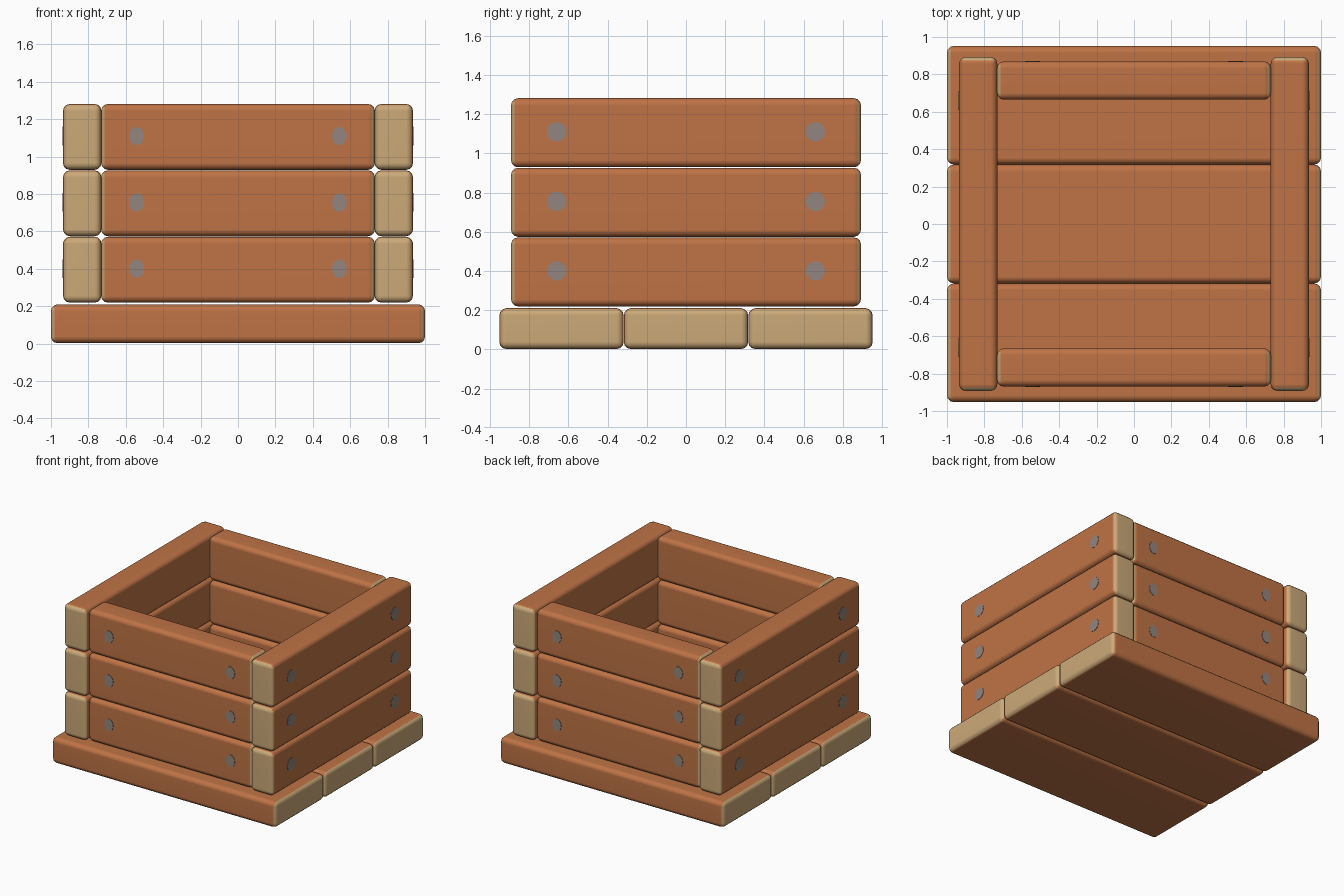
import bpy, bmesh, math
from mathutils import Matrix, Vector

if "Cube" in bpy.data.objects:
    bpy.data.objects.remove(bpy.data.objects["Cube"])


def material(name, rgb):
    m = bpy.data.materials.new(name)
    m.diffuse_color = (*rgb, 1)
    m.use_nodes = True
    m.node_tree.nodes["Principled BSDF"].inputs["Base Color"].default_value = m.diffuse_color
    return m


WOOD = material("orange brown wood", (0.52, 0.172, 0.06))
END = material("pale end grain", (0.60, 0.40, 0.19))
NAIL = material("grey nail", (0.29, 0.235, 0.21))


def finish(bm, name, mats):
    me = bpy.data.meshes.new(name)
    bm.to_mesh(me)
    bm.free()
    for m in mats:
        me.materials.append(m)
    ob = bpy.data.objects.new(name, me)
    bpy.context.collection.objects.link(ob)
    return ob


def plank(name, centre, size, axis):
    """Rounded board; faces pointing along the grain axis get end grain."""
    bm = bmesh.new()
    bmesh.ops.create_cube(bm, size=1)
    bmesh.ops.scale(bm, vec=size, verts=bm.verts)
    bmesh.ops.bevel(bm, geom=bm.edges[:], offset=0.036, segments=3,
                    profile=0.5, affect='EDGES')
    bmesh.ops.translate(bm, vec=centre, verts=bm.verts)
    bm.normal_update()
    for f in bm.faces:
        f.smooth = True
        f.material_index = 1 if abs(f.normal[axis]) > 0.6 else 0
    ob = finish(bm, name, (WOOD, END))
    mod = ob.modifiers.new("flat faces", 'WEIGHTED_NORMAL')
    mod.keep_sharp = True
    return ob


def nail(name, pos, normal, rx, rz):
    """Thin nail head lying on an outer wall face."""
    bm = bmesh.new()
    bmesh.ops.create_cone(bm, cap_ends=True, segments=12, radius1=1, radius2=1, depth=0.008)
    bmesh.ops.scale(bm, vec=(rx, rz, 1), verts=bm.verts)
    z = Vector(normal)
    y = Vector((0, 0, 1))
    x = y.cross(z)
    rot = Matrix((x, y, z)).transposed()
    bmesh.ops.rotate(bm, matrix=rot, verts=bm.verts)
    bmesh.ops.translate(bm, vec=pos, verts=bm.verts)
    return finish(bm, name, (NAIL,))


# Floor: three boards running along x
for i in (-1, 0, 1):
    plank(f"base_board_{i + 2}", (0, i * 0.635, 0.106), (2.0, 0.634, 0.208), 0)

# Walls: three layers on each side
for layer in range(3):
    z = 0.395 + layer * 0.355
    for s in (-1, 1):
        side = "right" if s > 0 else "left"
        face = "back" if s > 0 else "front"
        # long side boards running along y
        plank(f"{side}_wall_board_{layer + 1}", (s * 0.833, 0, z), (0.205, 1.785, 0.352), 1)
        # front and back boards fitted between them
        plank(f"{face}_wall_board_{layer + 1}", (0, s * 0.767, z), (1.464, 0.205, 0.352), 0)
        for t in (-1, 1):
            nail(f"{side}_nail_{layer + 1}", (s * 0.9345, t * 0.66, z + 0.005), (s, 0, 0), 0.05, 0.05)
            nail(f"{face}_nail_{layer + 1}", (t * 0.542, s * 0.8685, z + 0.005), (0, s, 0), 0.04, 0.05)
